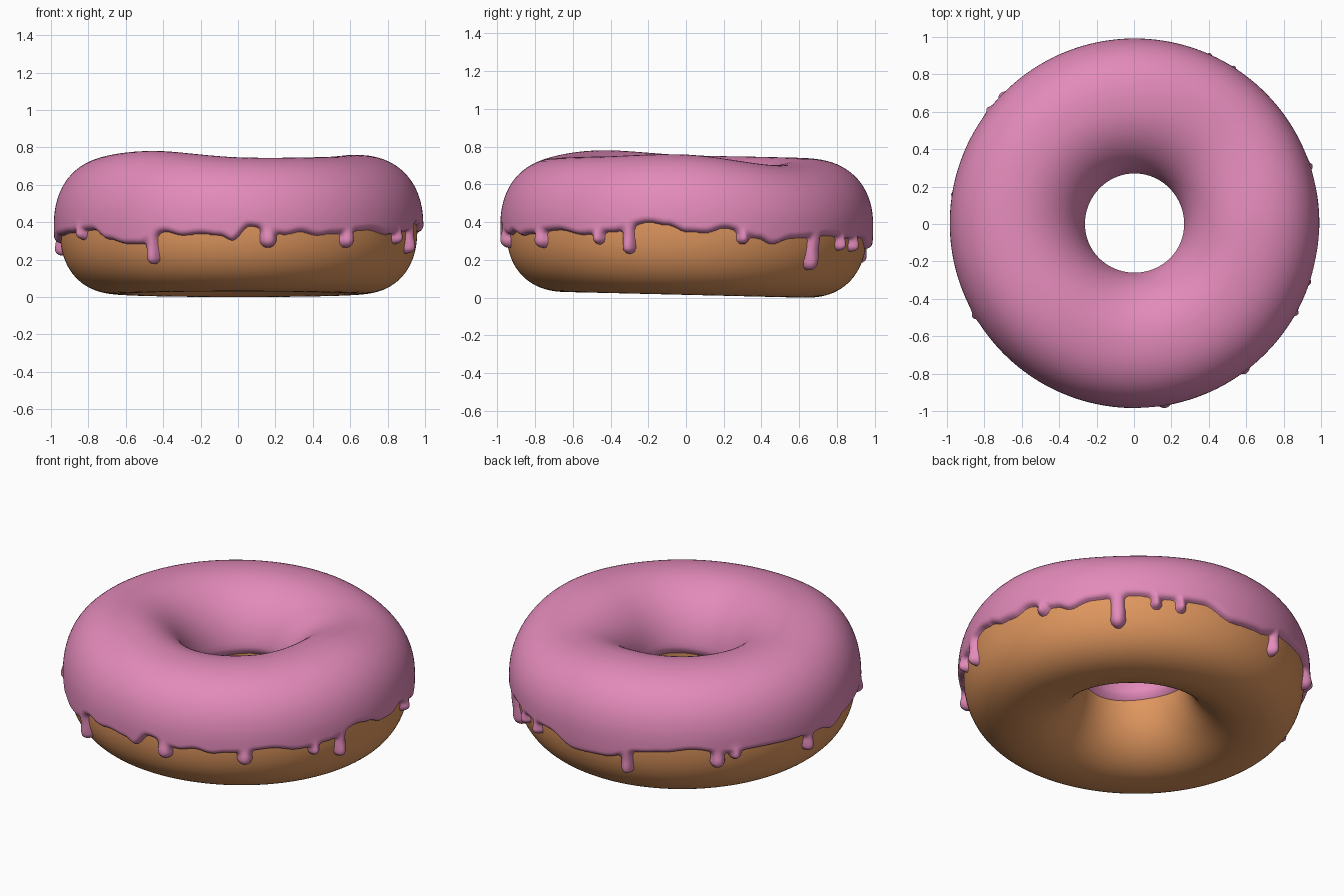
import bpy, math

if "Cube" in bpy.data.objects:
    bpy.data.objects.remove(bpy.data.objects["Cube"])

RC, RA, ZC = 0.625, 0.331, 0.37     # ring radius, section half width, mid height
SQUARE = 2.35                        # squareness of the outer half of the section
THICK = 0.032                        # icing thickness
LIP = 0.034                          # width of the rounded icing lip


def material(name, col):
    m = bpy.data.materials.new(name)
    m.diffuse_color = (*col, 1)
    m.use_nodes = True
    m.node_tree.nodes["Principled BSDF"].inputs["Base Color"].default_value = m.diffuse_color
    return m


def wrap(d):
    return (d + 180) % 360 - 180


def periodic(keys, deg):
    """Smooth closed interpolation through (angle, value) keys."""
    n = len(keys)
    deg %= 360
    i = max(k for k in range(n) if keys[k][0] <= deg)
    a0, p1 = keys[i]
    a1, p2 = keys[(i + 1) % n]
    t = ((deg - a0) % 360) / ((a1 - a0) % 360)
    return p1 + (p2 - p1) * t * t * (3 - 2 * t)


# Uneven top of the ring (icing height every 45 degrees)
TOP = [.758, .703, .735, .745, .755, .781, .747, .748]


def top_height(deg):
    x = (deg % 360) / 45
    i = int(x) % 8
    t = x - int(x)
    p = [TOP[(i + k) % 8] for k in (-1, 0, 1, 2)]
    return p[1] + .5 * t * (p[2] - p[0] + t * (2 * p[0] - 5 * p[1] + 4 * p[2] - p[3]
                            + t * (3 * (p[1] - p[2]) + p[3] - p[0])))


def ring_point(deg, phi, h=0.0):
    """Point at ring angle / section angle, pushed out of the dough by h."""
    a = math.radians(deg)
    s, c = math.sin(phi), math.cos(phi)
    b = top_height(deg) - THICK - ZC if s > 0 else ZC - .015 + .015 * math.sin(a)
    n = SQUARE if c > 0 else 2.0
    rho = (abs(c) ** n + abs(s) ** n) ** (-1 / n)
    nx = math.copysign(abs(c) ** (n - 1), c) / RA
    nz = math.copysign(abs(s) ** (n - 1), s) / b
    ln = math.hypot(nx, nz)
    r = RC + RA * c * rho + h * nx / ln
    return (r * math.cos(a) + .003, r * math.sin(a) + .004, ZC + b * s * rho + h * nz / ln)


def make(name, verts, faces, mat):
    me = bpy.data.meshes.new(name)
    me.from_pydata(verts, [], faces)
    me.materials.append(mat)
    me.polygons.foreach_set("use_smooth", [True] * len(me.polygons))
    me.update()
    ob = bpy.data.objects.new(name, me)
    bpy.context.collection.objects.link(ob)
    return ob


# Dough ring
NU, NV = 240, 96
verts = [ring_point(360 * i / NU, 2 * math.pi * j / NV) for i in range(NU) for j in range(NV)]
faces = [(i * NV + j, (i + 1) % NU * NV + j, (i + 1) % NU * NV + (j + 1) % NV, i * NV + (j + 1) % NV)
         for i in range(NU) for j in range(NV)]
make("dough_ring", verts, faces, material("baked brown", (.735, .305, .112)))

# Wavy icing edge: (angle, height)
EDGE = [(0, .35), (6, .345), (12, .37), (23, .315), (28, .285), (35, .315), (50, .33), (62, .315),
        (74, .32), (85, .26), (97, .27), (110, .33), (117, .34), (127, .36), (139, .33), (151, .335),
        (163, .33), (176, .32), (183, .29), (190, .33), (203, .345), (217, .36), (224, .31),
        (232, .285), (237, .285), (246, .35), (252, .33), (258, .34), (264, .33), (268, .305),
        (273.5, .38), (285, .335), (290, .35), (296, .33), (301, .34), (316, .36), (325, .335),
        (336, .35), (348, .40), (354, .385)]
# Drips: (angle, tip height, radius)
DRIPS = [(18, .285, .033), (44.5, .15, .043), (57.5, .25, .03), (66, .245, .03), (105, .185, .036),
         (136, .24, .042), (142, .285, .034), (171, .222, .034), (210, .308, .034), (241, .18, .036),
         (279.5, .265, .044), (307, .265, .042), (331, .285, .032), (341.3, .235, .035)]
RIM = math.radians(1) * .97          # rim length of one degree


def icing_field(deg, z):
    """Depth inside the icing outline (negative outside) and drip bulge."""
    e = periodic(EDGE, deg)
    slope = (periodic(EDGE, deg + .5) - periodic(EDGE, deg - .5)) / RIM
    d = (e - z) / math.sqrt(1 + slope * slope)
    bulge = 0
    for a, tip, w in DRIPS:
        x = wrap(deg - a) * RIM
        if abs(x) > .15:
            continue
        low, high = tip + w, periodic(EDGE, a) + .03
        t = min(1, max(0, (z - low) / max(high - low, .01)))
        cap = math.hypot(x, z - low - t * max(high - low, .01)) - w * (1 - .12 * min(1, t * 2))
        k = .03
        m = max(k - abs(d - cap), 0) / k
        d = min(d, cap) - m * m * k / 4
        bulge += .015 * math.exp(-(x / w) ** 2 - ((z - low) / .04) ** 2)
    return -d, bulge


# Icing sheet on a regular grid; it dips under the dough outside its outline
COLS = 900
START, MID, END = math.pi + .01, .3, -.95
phis = [START + (MID - START) * j / 40 for j in range(40)] + \
       [MID + (END - MID) * j / 72 for j in range(73)]
ROWS = len(phis)
verts, depth = [], []
for i in range(COLS):
    deg = i * 360 / COLS
    wob = .03 * math.sin(math.radians(3 * deg))
    for j, phi in enumerate(phis):
        bulge = 0
        if phi <= MID:
            d, bulge = icing_field(deg, ring_point(deg, phi)[2])
        else:
            if phi > 2.2:
                phi += wob * (phi - 2.2)
            d = .04 * j / 2.2 - .002
        f = math.sqrt(1 - (1 - min(max(d, 0) / LIP, 1)) ** 2)
        h = (THICK + bulge) * f if d > 0 else max(d, -.012)
        verts.append(ring_point(deg, phi, h))
        depth.append(d)
faces = []
for i in range(COLS):
    for j in range(ROWS - 1):
        n = (i + 1) % COLS
        q = (i * ROWS + j, i * ROWS + j + 1, n * ROWS + j + 1, n * ROWS + j)
        if max(depth[v] for v in q) > -.004:
            faces.append(q)
icing = make("icing", verts, faces, material("pink icing", (.765, .255, .49)))

# Faces should point outwards; drop loose points of the unused grid
import bmesh
bm = bmesh.new()
bm.from_mesh(icing.data)
bmesh.ops.delete(bm, geom=[v for v in bm.verts if not v.link_faces], context='VERTS')
if max(bm.faces, key=lambda p: p.calc_center_median().z).normal.z < 0:
    bmesh.ops.reverse_faces(bm, faces=bm.faces)
bm.to_mesh(icing.data)
bm.free()
